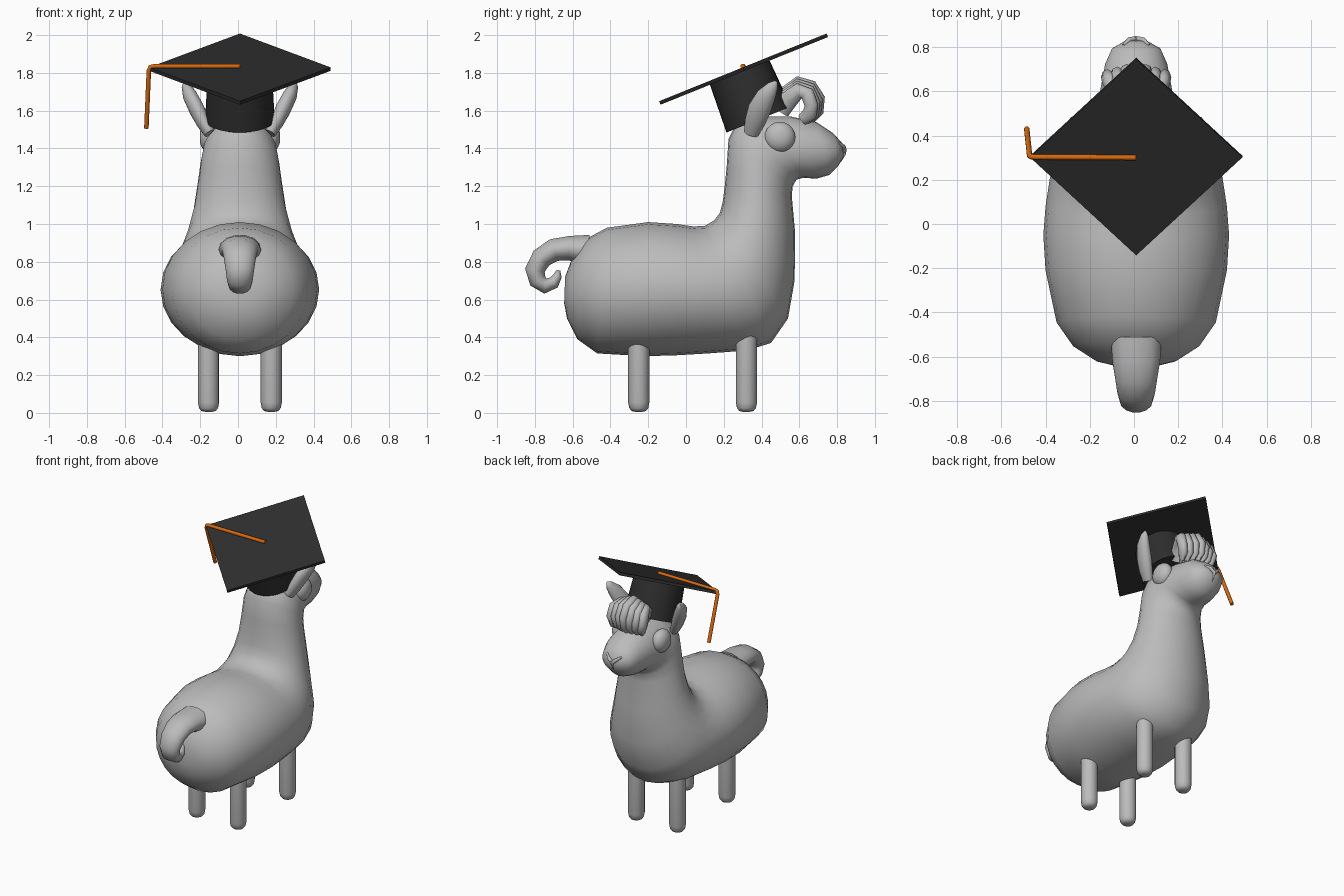
import bpy, bmesh, math
from mathutils import Vector as V

X0 = 0.01                                   # centre line of the animal


def material(name, rgb):
    m = bpy.data.materials.new(name)
    m.diffuse_color = (*rgb, 1)
    return m


WOOL = material("grey wool", (0.5, 0.5, 0.5))
BLACK = material("black cloth", (0.027, 0.027, 0.027))
ORANGE = material("orange cord", (0.68, 0.14, 0.005))


def loft(name, rings, mat, n=20, angle=60):
    """Skin a row of elliptical rings, each (centre, half axis u, half axis v)."""
    bm = bmesh.new()
    rows = []
    for c, u, v in rings:
        c, u, v = V(c), V(u), V(v)
        rows.append([bm.verts.new(c + u * math.cos(t) + v * math.sin(t) + V((X0, 0, 0)))
                     for t in (2 * math.pi * i / n for i in range(n))])
    for a, b in zip(rows, rows[1:]):
        for i in range(n):
            j = (i + 1) % n
            bm.faces.new((a[i], a[j], b[j], b[i]))
    bm.faces.new(rows[0])
    bm.faces.new(rows[-1])
    bmesh.ops.recalc_face_normals(bm, faces=bm.faces)
    me = bpy.data.meshes.new(name)
    bm.to_mesh(me)
    bm.free()
    me.materials.append(mat)
    ob = bpy.data.objects.new(name, me)
    bpy.context.collection.objects.link(ob)
    bpy.ops.object.select_all(action='DESELECT')
    ob.select_set(True)
    bpy.context.view_layer.objects.active = ob
    bpy.ops.object.shade_smooth_by_angle(angle=math.radians(angle))
    return ob


def tube(name, path, radii, mat, n=12, side=(1, 0, 0)):
    """Tube along a path; each radius is (along side, across side)."""
    pts = [V(p) for p in path]
    rings = []
    for i, p in enumerate(pts):
        t = (pts[min(i + 1, len(pts) - 1)] - pts[max(i - 1, 0)]).normalized()
        u = V(side)
        u = (u - t * u.dot(t)).normalized()
        ru, rv = radii[i]
        rings.append((p, u * ru, t.cross(u) * rv))
    return loft(name, rings, mat, n)


# Body, neck and head: back point (y, z), belly point (y, z), half width
sections = [
    ((-.64, .72), (-.645, .58), .09), ((-.61, .80), (-.63, .50), .18),
    ((-.53, .92), (-.575, .39), .285), ((-.42, .98), (-.47, .315), .36),
    ((-.20, 1.01), (-.22, .30), .41), ((-.05, 1.0), (-.05, .305), .42),
    ((.04, .987), (.12, .315), .41), ((.10, .99), (.32, .33), .39),
    ((.15, 1.02), (.45, .37), .365), ((.18, 1.06), (.54, .50), .33),
    ((.195, 1.12), (.575, .70), .285), ((.205, 1.2), (.578, .95), .245),
    ((.215, 1.3), (.56, 1.15), .222), ((.225, 1.45), (.565, 1.2), .208),
    ((.27, 1.54), (.585, 1.235), .195), ((.4, 1.57), (.62, 1.245), .178),
    ((.55, 1.57), (.69, 1.24), .16), ((.69, 1.54), (.76, 1.26), .14),
    ((.78, 1.48), (.805, 1.305), .11), ((.825, 1.43), (.835, 1.36), .045),
]
loft("body", [((0, (a[0] + b[0]) / 2, (a[1] + b[1]) / 2), (w, 0, 0),
               (0, (a[0] - b[0]) / 2, (a[1] - b[1]) / 2)) for a, b, w in sections], WOOL, 24, 80)

# Curled tail
tube("tail",
     [(0, -.52, .86), (0, -.62, .872), (0, -.70, .862), (0, -.765, .82), (0, -.80, .755),
      (0, -.785, .70), (0, -.745, .672), (0, -.70, .69), (0, -.68, .725), (0, -.675, .755)],
     [(.115, .085), (.108, .066), (.095, .062), (.085, .058), (.075, .054),
      (.068, .048), (.06, .042), (.05, .034), (.035, .024), (.012, .01)], WOOL, 14)

# Paired parts
for s, label in ((-1, "left"), (1, "right")):
    # Legs with rounded feet
    for y, end in ((-.25, "back"), (.32, "front")):
        prof = [(.005, .015), (.01, .038), (.025, .05), (.055, .056), (.45, .056)]
        loft(f"{end}_leg_{label}",
             [((s * .166, y, z), (r, 0, 0), (0, r, 0)) for z, r in prof], WOOL, 16)
    # Eye
    loft(f"eye_{label}",
         [((s * (.16 + .055 * math.sin(a)), .497, 1.459), (0, .082 * math.cos(a), 0),
           (0, 0, .082 * math.cos(a))) for a in (k * math.pi / 10 for k in range(-4, 5))],
         WOOL, 20, 80)
    # Ear
    tube(f"ear_{label}",
         [(s * .16, .345, 1.48), (s * .195, .365, 1.54), (s * .23, .39, 1.61),
          (s * .265, .425, 1.68), (s * .285, .46, 1.73), (s * .292, .478, 1.755)],
         [(.03, .04), (.038, .055), (.042, .062), (.038, .052), (.024, .03), (.006, .008)],
         WOOL, 14)
    # Nostril fold
    tube(f"nose_{label}", [(0, .838, 1.385), (s * .03, .834, 1.41), (s * .058, .81, 1.43)],
         [(.012, .012), (.012, .012), (.006, .006)], WOOL, 8, (0, 1, .3))
tube("nose_line", [(0, .838, 1.40), (0, .836, 1.37), (0, .815, 1.33)],
     [(.012, .012), (.008, .01), (.004, .006)], WOOL, 8)

# Forelock: a fan of curled locks
for k in range(-3, 4):
    d = abs(k) * .012
    tube(f"forelock_{k + 4}",
         [(.018 * k, .50, 1.60), (.024 * k, .54, 1.69 - d), (.034 * k, .60, 1.742 - d),
          (.041 * k, .66 - d / 2, 1.725 - d), (.043 * k, .70 - d, 1.665 - d),
          (.038 * k, .69 - d, 1.60 - d / 2), (.032 * k, .65 - d, 1.55)],
         [(.024, .05), (.03, .05), (.032, .042), (.032, .038), (.03, .036),
          (.026, .04), (.014, .03)], WOOL, 8)

# Tilted graduation cap
tilt = math.radians(22)
side, up = V((0, math.cos(tilt), math.sin(tilt))), V((0, -math.sin(tilt), math.cos(tilt)))
centre = V((0, .305, 1.82))
base = V((0, .385, 1.553))
loft("cap_crown", [(base, (.184, 0, 0), side * .184),
                   (base + up * .28, (.17, 0, 0), side * .17)], BLACK, 32, 40)
loft("cap_board", [(centre + up * h, (.48, 0, 0), side * .478) for h in (-.01, .01)],
     BLACK, 4, 30)

# Tassel cord lying on the board and hanging off its corner
r = (.0125, .0125)
tube("tassel", [(0, .30, 1.835), (-.455, .303, 1.835), (-.474, .304, 1.83),
                (-.482, .309, 1.812), (-.495, .43, 1.508)], [r] * 5, ORANGE, 10, (0, 1, .4))
